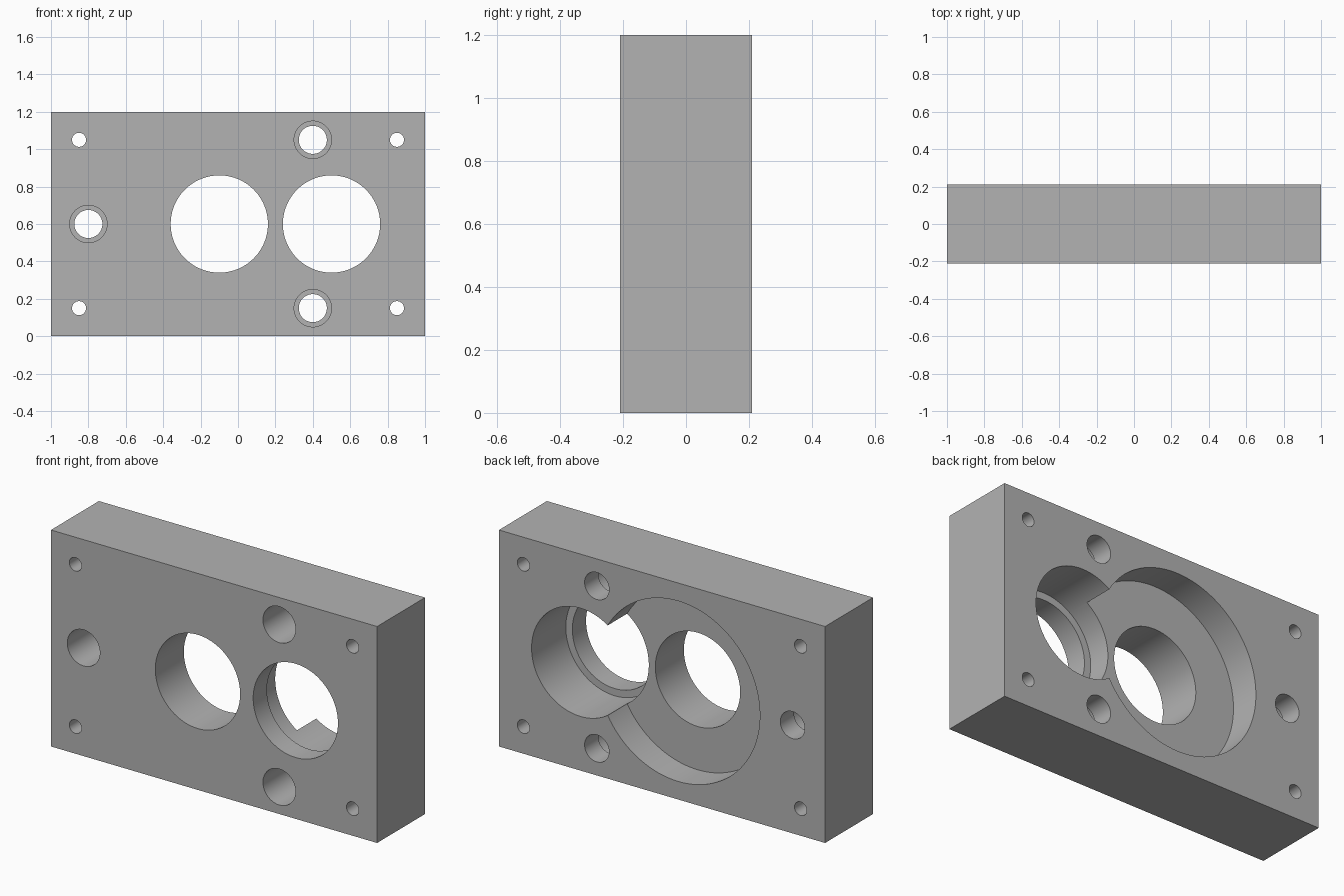
import bpy
import math

W, D, H = 2.0, 0.42, 1.2
FRONT, BACK = -D / 2, D / 2
OVER = 0.05          # cutter overshoot past the faces
LIP = 0.12           # thickness left in front of the deep pocket
MID = H / 2

if "Cube" in bpy.data.objects:
    bpy.data.objects.remove(bpy.data.objects["Cube"])

grey = bpy.data.materials.new("machined grey")
grey.use_nodes = True
colour = (0.45, 0.45, 0.45, 1)
grey.diffuse_color = colour
grey.node_tree.nodes["Principled BSDF"].inputs["Base Color"].default_value = colour

# Solid block
bpy.ops.mesh.primitive_cube_add(size=1, location=(0, 0, MID))
block = bpy.context.object
block.name = "bearing_block"
block.scale = (W, D, H)
bpy.ops.object.transform_apply(location=True, rotation=True, scale=True)
block.data.materials.append(grey)


def bore(x, z, radius, y0=FRONT - OVER, y1=BACK + OVER, sides=96):
    """Cut a round hole along y, from y0 to y1."""
    bpy.ops.mesh.primitive_cylinder_add(
        vertices=sides, radius=radius, depth=y1 - y0,
        location=(x, (y0 + y1) / 2, z), rotation=(math.pi / 2, 0, 0))
    cutter = bpy.context.object
    cutter.name = "bore_cutter"
    cutter.hide_render = True
    cutter.data.materials.append(grey)
    bpy.context.view_layer.objects.active = block
    cut = block.modifiers.new("bore", "BOOLEAN")
    cut.operation = "DIFFERENCE"
    cut.solver = "EXACT"
    cut.object = cutter
    bpy.ops.object.modifier_apply(modifier=cut.name)
    bpy.data.objects.remove(cutter)


# Two shaft holes, each with a wider pocket from the back
bore(-0.1, MID, 0.5, y0=BACK - 0.17, sides=128)
bore(0.5, MID, 0.3, y0=FRONT + LIP)
bore(-0.1, MID, 0.26)
bore(0.5, MID, 0.26)

# Three bolt holes, counterbored from the front
for x, z in ((-0.8, MID), (0.4, MID + 0.45), (0.4, MID - 0.45)):
    bore(x, z, 0.1, y1=BACK - LIP, sides=64)
    bore(x, z, 0.075, sides=64)

# Corner screw holes
for sx in (-1, 1):
    for sz in (-1, 1):
        bore(sx * 0.85, MID + sz * 0.45, 0.0375, sides=48)

# Smooth bores, crisp edges
bpy.ops.object.select_all(action="DESELECT")
block.select_set(True)
bpy.context.view_layer.objects.active = block
bpy.ops.object.shade_smooth_by_angle(angle=math.radians(30))
